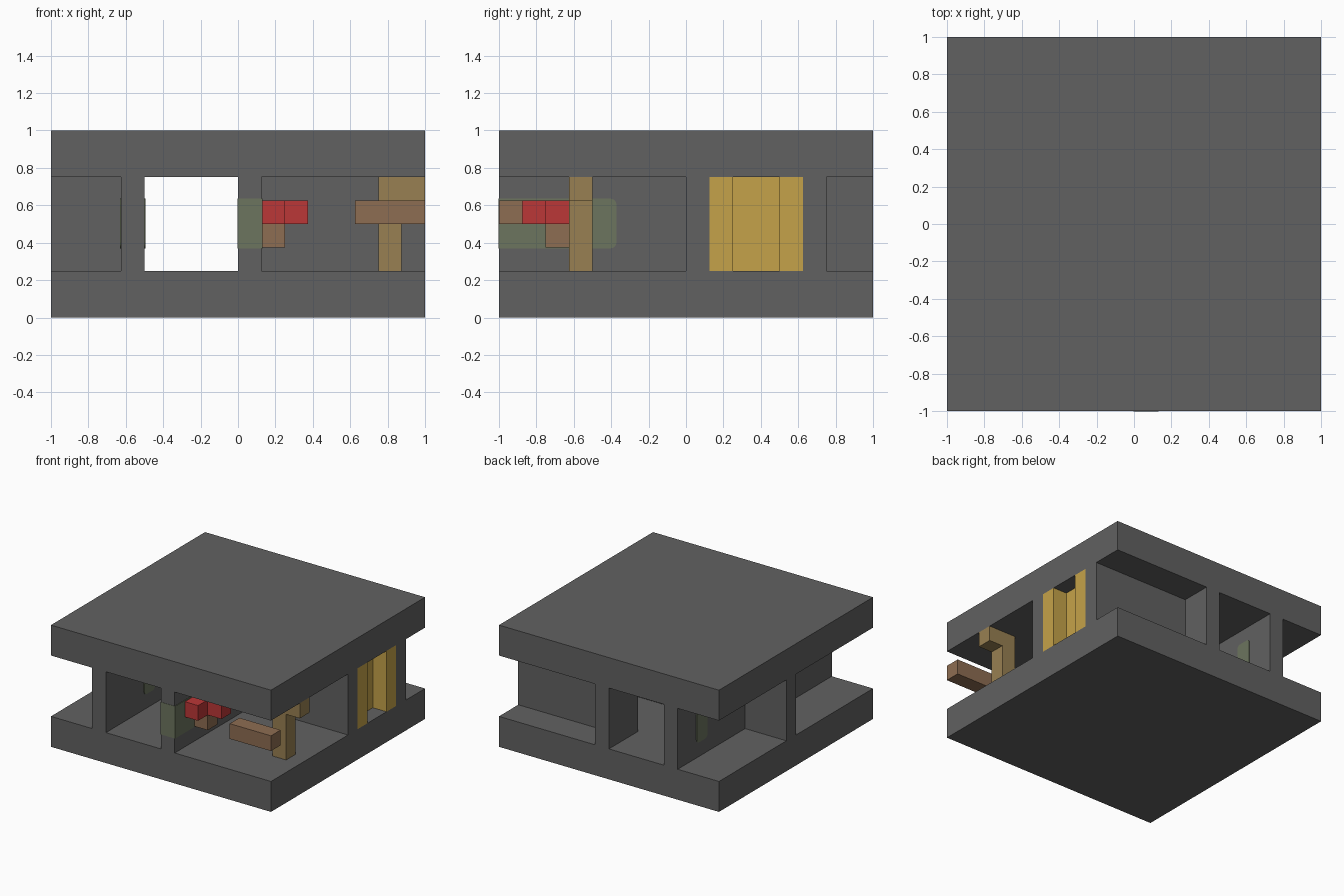
import bpy, bmesh

cube = bpy.data.objects.get("Cube")
if cube:
    bpy.data.objects.remove(cube, do_unlink=True)


def material(name, rgb):
    mat = bpy.data.materials.new(name)
    mat.use_nodes = True
    mat.diffuse_color = (*rgb, 1)
    mat.node_tree.nodes["Principled BSDF"].inputs["Base Color"].default_value = (*rgb, 1)
    return mat


STONE = material("dark grey stone", (0.12, 0.12, 0.12))
GLASS = material("dull green", (0.15, 0.178, 0.112))
RED = material("red", (0.497, 0.038, 0.038))
YELLOW = material("golden yellow", (0.56, 0.365, 0.067))
BROWN = material("brown wood", (0.27, 0.153, 0.084))
TAN = material("tan wood", (0.314, 0.216, 0.084))


def box(name, mat, x, y, z, rounded=0, far_end_only=False):
    """Box from ranges; optionally round the corners that run along x."""
    bm = bmesh.new()
    bmesh.ops.create_cube(bm, size=1)
    for v in bm.verts:
        v.co = [r[0] if c < 0 else r[1] for c, r in zip(v.co, (x, y, z))]
    if rounded:
        edges = [e for e in bm.edges
                 if abs(e.verts[0].co.x - e.verts[1].co.x) > 0.01
                 and (not far_end_only or e.verts[0].co.y > sum(y) / 2)]
        bmesh.ops.bevel(bm, geom=edges, offset=rounded, segments=3,
                        profile=0.5, affect='EDGES')
    mesh = bpy.data.meshes.new(name)
    bm.to_mesh(mesh)
    bm.free()
    mesh.materials.append(mat)
    obj = bpy.data.objects.new(name, mesh)
    bpy.context.collection.objects.link(obj)
    return obj


# Floor and ceiling slabs
FULL = (-1, 1)
STOREY = (0.25, 0.75)
box("floor_slab", STONE, FULL, FULL, (0, 0.25))
box("ceiling_slab", STONE, FULL, FULL, (0.75, 1))

# Walls: a corridor runs front to back, with a side passage to the left
box("right_corridor_wall", STONE, (-0.625, -0.5), FULL, STOREY)
box("left_corridor_wall_front", STONE, (0, 0.125), (-1, 0.125), STOREY)
box("left_corridor_wall_back", STONE, (0, 0.125), (0.625, 1), STOREY)
box("right_room_wall", STONE, (-1, -0.625), (0, 0.125), STOREY)
box("passage_wall_front", STONE, (0.125, 1), (0, 0.125), STOREY)
box("passage_wall_back", STONE, (0.125, 1), (0.625, 0.75), STOREY)

# Windows, slightly proud of the walls
PANE = (0.37, 0.635)
for name, y in (("front", (-0.51, -0.37)), ("back", (0.62, 0.76))):
    box(name + "_window", GLASS, (-0.63, -0.495), y, PANE, 0.03)
box("long_window", GLASS, (-0.004, 0.13), (-1, -0.37), PANE, 0.03, True).location.y = -0.002

# Yellow door closing the passage: two jambs and a recessed panel
for name, y in (("front", (0.125, 0.25)), ("back", (0.5, 0.625))):
    box("door_jamb_" + name, YELLOW, (0.875, 1), y, STOREY)
box("door_panel", YELLOW, (0.75, 0.875), (0.125, 0.625), STOREY)

# Wall fixture: brown stem under a red cross
box("fixture_stem", BROWN, (0.125, 0.25), (-0.75, -0.625), (0.375, 0.5))
box("fixture_cross_bar", RED, (0.125, 0.25), (-0.875, -0.5), (0.5, 0.625))
box("fixture_outer_arm", RED, (0.25, 0.375), (-0.75, -0.625), (0.5, 0.625))

# Wooden beam, and a post with an outward bracket
box("beam", BROWN, (0.625, 1), (-1, -0.875), (0.5, 0.625))
box("post", TAN, (0.75, 0.875), (-0.625, -0.5), STOREY)
box("post_bracket", TAN, (0.875, 1), (-0.625, -0.5), (0.625, 0.75))
